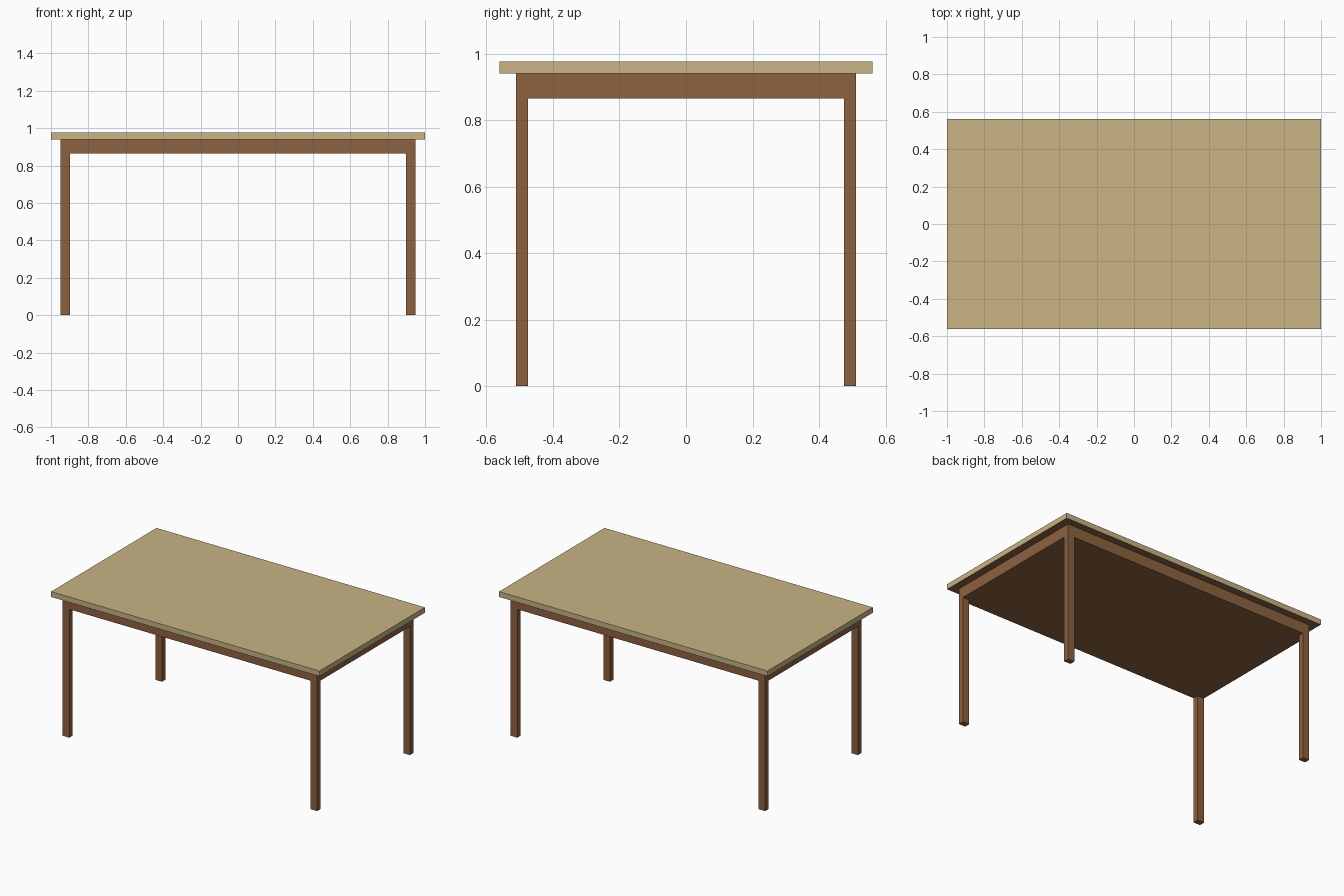
import bpy

if "Cube" in bpy.data.objects:
    bpy.data.objects.remove(bpy.data.objects["Cube"])


def material(name, rgb):
    m = bpy.data.materials.new(name)
    m.diffuse_color = (*rgb, 1)
    m.use_nodes = True
    m.node_tree.nodes["Principled BSDF"].inputs["Base Color"].default_value = m.diffuse_color
    return m


tan = material("light wood", (0.578, 0.456, 0.231))
brown = material("brown wood", (0.270, 0.122, 0.051))


def box(name, x, y, z, mat):
    """Box from (min, max) ranges on each axis."""
    ranges = (x, y, z)
    bpy.ops.mesh.primitive_cube_add(size=1)
    ob = bpy.context.object
    ob.name = name
    for v in ob.data.vertices:
        v.co = [r[0] if c < 0 else r[1] for r, c in zip(ranges, v.co)]
    ob.data.materials.append(mat)
    return ob


TOP, SLAB, APRON = 0.976, 0.94, 0.865
LX, LY = 0.948, 0.512      # outer faces of the frame
LEG_X, LEG_Y = 0.049, 0.037

# tabletop, light wood with a brown underside
top = box("tabletop", (-1, 1), (-0.561, 0.561), (SLAB, TOP), tan)
top.data.materials.append(brown)
for p in top.data.polygons:
    if p.normal.z < -0.5:
        p.material_index = 1

# solid frame under the top, flush with the legs
box("apron", (-LX, LX), (-LY, LY), (APRON, SLAB), brown)

# four legs
for sx, side in ((-1, "left"), (1, "right")):
    for sy, end in ((-1, "front"), (1, "back")):
        box(f"{end}_{side}_leg",
            sorted((sx * LX, sx * (LX - LEG_X))),
            sorted((sy * LY, sy * (LY - LEG_Y))),
            (0, APRON), brown)
